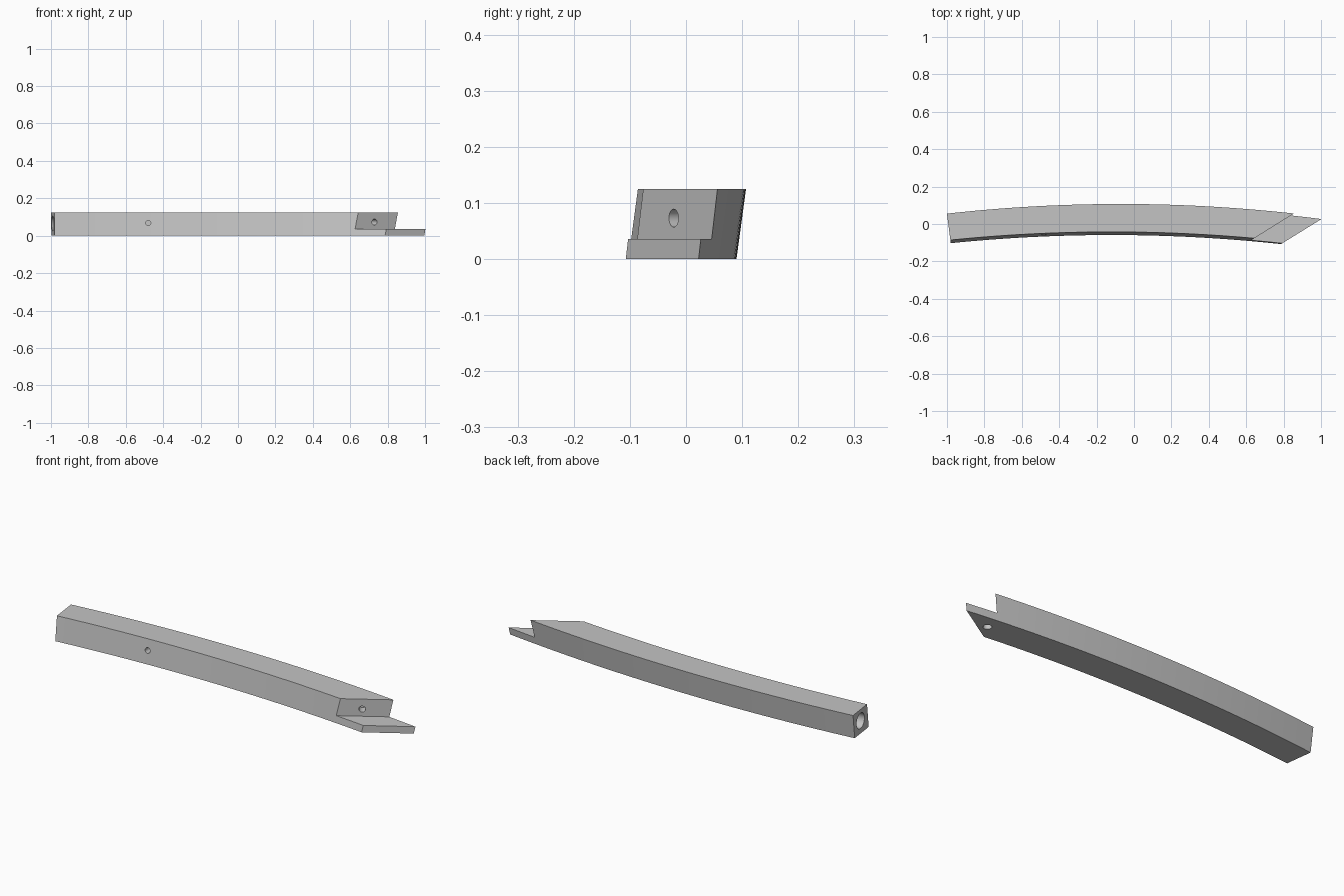
import bpy, bmesh, math
from mathutils import Vector, Matrix

if "Cube" in bpy.data.objects:
    bpy.data.objects.remove(bpy.data.objects["Cube"])

HEIGHT = 0.125      # beam height
TONGUE = 0.036      # thickness of the lap tongue
LEAN = 0.017        # backward lean of the sides over the full height

grey = bpy.data.materials.new("light_grey")
grey.diffuse_color = (0.55, 0.55, 0.55, 1)
grey.use_nodes = True
grey.node_tree.nodes["Principled BSDF"].inputs["Base Color"].default_value = grey.diffuse_color


def back_y(x, z):
    return 0.09 - (x + 0.07) ** 2 / 16.8 + LEAN * z / HEIGHT


def front_y(x, z):
    return -0.059 - (x + 0.12) ** 2 / 17.0 + LEAN * z / HEIGHT


def make_object(name, bm):
    bmesh.ops.recalc_face_normals(bm, faces=bm.faces[:])
    mesh = bpy.data.meshes.new(name)
    bm.to_mesh(mesh)
    bm.free()
    mesh.materials.append(grey)
    ob = bpy.data.objects.new(name, mesh)
    bpy.context.collection.objects.link(ob)
    return ob


def trim(bm, point, normal):
    """Cut off everything beyond a vertical plane and cap the end."""
    geom = bm.verts[:] + bm.edges[:] + bm.faces[:]
    bmesh.ops.bisect_plane(bm, geom=geom, plane_co=point, plane_no=normal,
                           clear_outer=True)
    rim = [e for e in bm.edges if e.is_boundary]
    bmesh.ops.holes_fill(bm, edges=rim, sides=0)


def cylinder(name, start, direction, radius, depth, sides=24):
    """Drill whose tip lies depth beyond start, with a little overshoot."""
    d = Vector(direction).normalized()
    over = 0.02
    mid = Vector(start) + d * (depth - over) / 2
    rot = d.to_track_quat('Z', 'Y').to_matrix().to_4x4()
    bm = bmesh.new()
    bmesh.ops.create_cone(bm, cap_ends=True, segments=sides, radius1=radius,
                          radius2=radius, depth=depth + over,
                          matrix=Matrix.Translation(mid) @ rot)
    return make_object(name, bm)


# Curved leaning beam, swept as four-cornered sections
bm = bmesh.new()
rings = []
for i in range(57):
    x = -1.12 + 2.24 * i / 56
    rings.append([bm.verts.new((x, f(x, z), z)) for f, z in
                  ((front_y, 0), (back_y, 0), (back_y, HEIGHT), (front_y, HEIGHT))])
for a, b in zip(rings, rings[1:]):
    for k in range(4):
        n = (k + 1) % 4
        bm.faces.new((a[k], a[n], b[n], b[k]))
bm.faces.new(rings[0])
bm.faces.new(rings[-1])
bmesh.ops.recalc_face_normals(bm, faces=bm.faces[:])

# Square left end and mitred tongue end
trim(bm, (-1, 0.055, 0), (-0.155, -0.02, 0))
trim(bm, (0.785, -0.108, 0), (0.133, -0.215, 0))
beam = make_object("curved_beam", bm)

# Lap notch above the tongue, parallel to the mitre
along = Vector((0.215, 0.134, 0)).normalized()
out = Vector((along.y, -along.x, 0))
corner = Vector((0.64, -0.078, 0))
bm = bmesh.new()
outline = [corner - along * 0.3, corner + along * 0.8,
           corner + along * 0.8 + out * 0.4, corner - along * 0.3 + out * 0.4]
base = bm.faces.new([bm.verts.new((p.x, p.y, TONGUE)) for p in outline])
top = bmesh.ops.extrude_face_region(bm, geom=[base])["geom"]
bmesh.ops.translate(bm, vec=(0, 0, 0.2),
                    verts=[v for v in top if isinstance(v, bmesh.types.BMVert)])

cutters = [
    make_object("notch_cutter", bm),
    # Dowel hole in the notch face
    cylinder("dowel_cutter", (0.73, -0.022, 0.073), -out, 0.016, 0.05),
    # Blind hole under the tongue
    cylinder("tongue_hole_cutter", (0.83, -0.03, 0), (0, 0, 1), 0.02, 0.026),
    # Small hole in the concave front
    cylinder("front_hole_cutter", (-0.48, front_y(-0.48, 0.068), 0.068),
             (0, 1, 0), 0.014, 0.06),
    # Socket in the left end
    cylinder("socket_cutter", (-0.99, -0.02, 0.066), (1, 0.1, 0), 0.04, 0.2),
]

bpy.context.view_layer.objects.active = beam
beam.select_set(True)
for cutter in cutters:
    cutter.hide_render = True
    mod = beam.modifiers.new(cutter.name, 'BOOLEAN')
    mod.operation = 'DIFFERENCE'
    mod.solver = 'EXACT'
    mod.object = cutter
    bpy.ops.object.modifier_apply(modifier=mod.name)
    bpy.data.objects.remove(cutter)

# Smooth the long curve, keep the corners crisp
bpy.ops.object.shade_smooth_by_angle(angle=math.radians(30))
